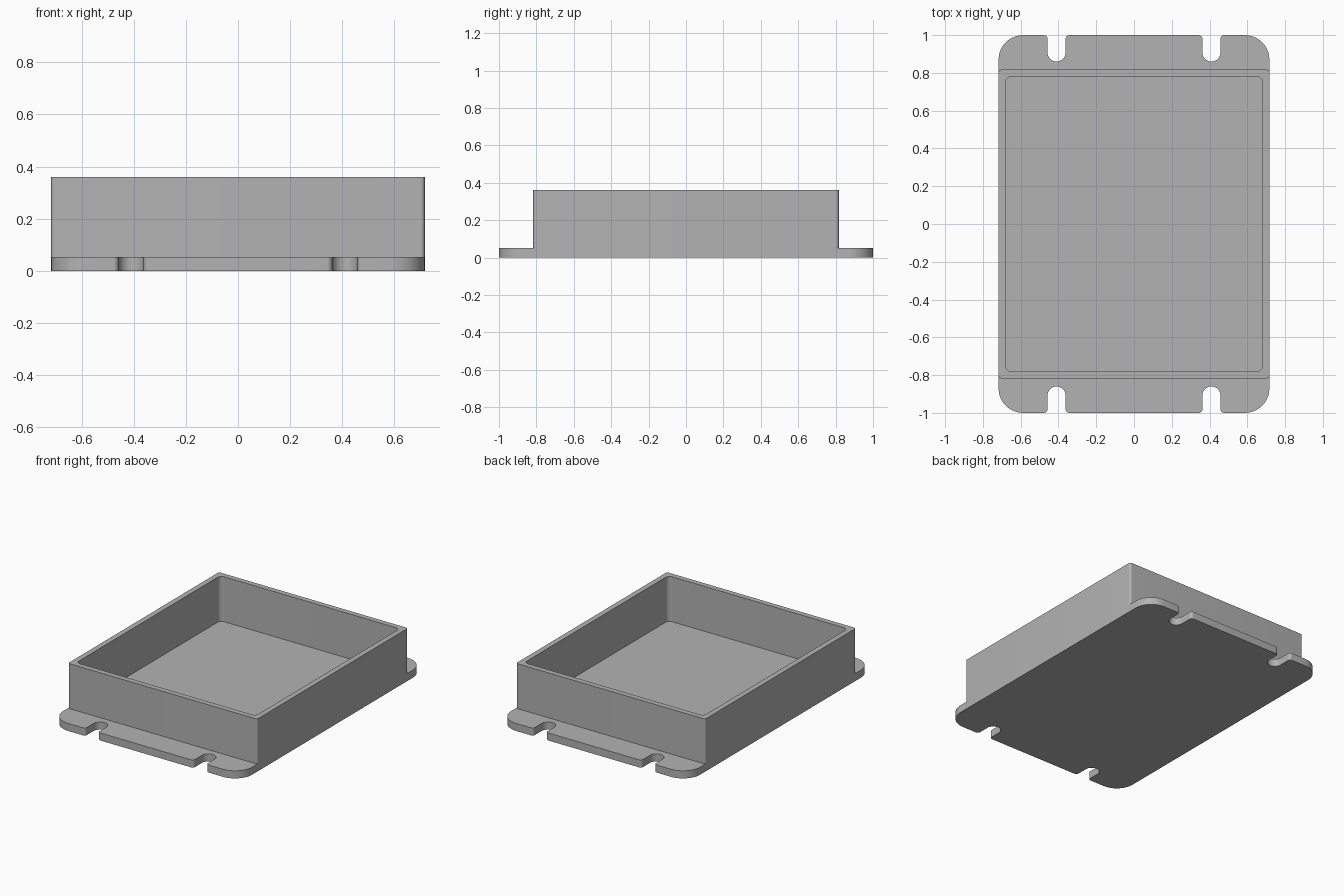
import bpy, bmesh, math
from mathutils import Vector

cube = bpy.data.objects.get("Cube")
if cube:
    bpy.data.objects.remove(cube, do_unlink=True)

HALF_W, HALF_L, BOX_L = 0.717, 1.0, 0.817
BASE_TOP, HEIGHT, WALL = 0.052, 0.36, 0.037
SLOT_X, SLOT_R, SLOT_END = 0.41, 0.048, 0.86

grey = bpy.data.materials.new("plain grey")
grey.use_nodes = True
grey.diffuse_color = (0.45, 0.45, 0.45, 1)
grey.node_tree.nodes["Principled BSDF"].inputs["Base Color"].default_value = grey.diffuse_color


def rounded(corners, steps=10):
    """Outline with every right-angled corner (x, y, radius) filleted."""
    pts = []
    for i, (x, y, r) in enumerate(corners):
        p = Vector((x, y))
        a = (Vector(corners[i - 1][:2]) - p).normalized()
        b = (Vector(corners[(i + 1) % len(corners)][:2]) - p).normalized()
        centre = p + (a + b) * r
        for k in range(steps + 1):
            t = math.pi / 2 * k / steps
            q = centre - b * r * math.cos(t) - a * r * math.sin(t)
            if not pts or (q - pts[-1]).length > 1e-5:
                pts.append(q)
    return pts


def mirrored(quarter):
    """Repeat the +x +y quarter in all four quadrants, counter-clockwise."""
    half = quarter + [(-x, y, r) for x, y, r in reversed(quarter)]
    return half + [(-x, -y, r) for x, y, r in half]


def ring(bm, pts, z):
    return [bm.verts.new((p.x, p.y, z)) for p in pts]


def bridge(bm, low, high):
    n = len(low)
    for i in range(n):
        j = (i + 1) % n
        bm.faces.new((low[i], low[j], high[j], high[i]))


def finish(bm, name):
    bmesh.ops.recalc_face_normals(bm, faces=bm.faces)
    mesh = bpy.data.meshes.new(name)
    bm.to_mesh(mesh)
    bm.free()
    mesh.materials.append(grey)
    obj = bpy.data.objects.new(name, mesh)
    bpy.context.collection.objects.link(obj)
    bpy.ops.object.select_all(action='DESELECT')
    obj.select_set(True)
    bpy.context.view_layer.objects.active = obj
    bpy.ops.object.shade_smooth_by_angle(angle=math.radians(30))


# Base plate with rounded corners and four open mounting slots
outline = rounded(mirrored([
    (HALF_W, HALF_L, 0.13),
    (SLOT_X + SLOT_R, HALF_L, 0.02),
    (SLOT_X + SLOT_R, SLOT_END, SLOT_R),
    (SLOT_X - SLOT_R, SLOT_END, SLOT_R),
    (SLOT_X - SLOT_R, HALF_L, 0.02)]))
bm = bmesh.new()
low, high = ring(bm, outline, 0), ring(bm, outline, BASE_TOP)
bridge(bm, low, high)
bm.faces.new(low[::-1])
bm.faces.new(high)
finish(bm, "base_plate")

# Open-topped wall frame standing on the plate
outer = rounded(mirrored([(HALF_W, BOX_L, 0.015)]))
inner = rounded(mirrored([(HALF_W - WALL, BOX_L - WALL, 0.03)]))
bm = bmesh.new()
loops = [ring(bm, outer, BASE_TOP), ring(bm, outer, HEIGHT),
         ring(bm, inner, HEIGHT), ring(bm, inner, BASE_TOP)]
for i in range(len(loops)):
    bridge(bm, loops[i], loops[(i + 1) % len(loops)])
finish(bm, "box_walls")
